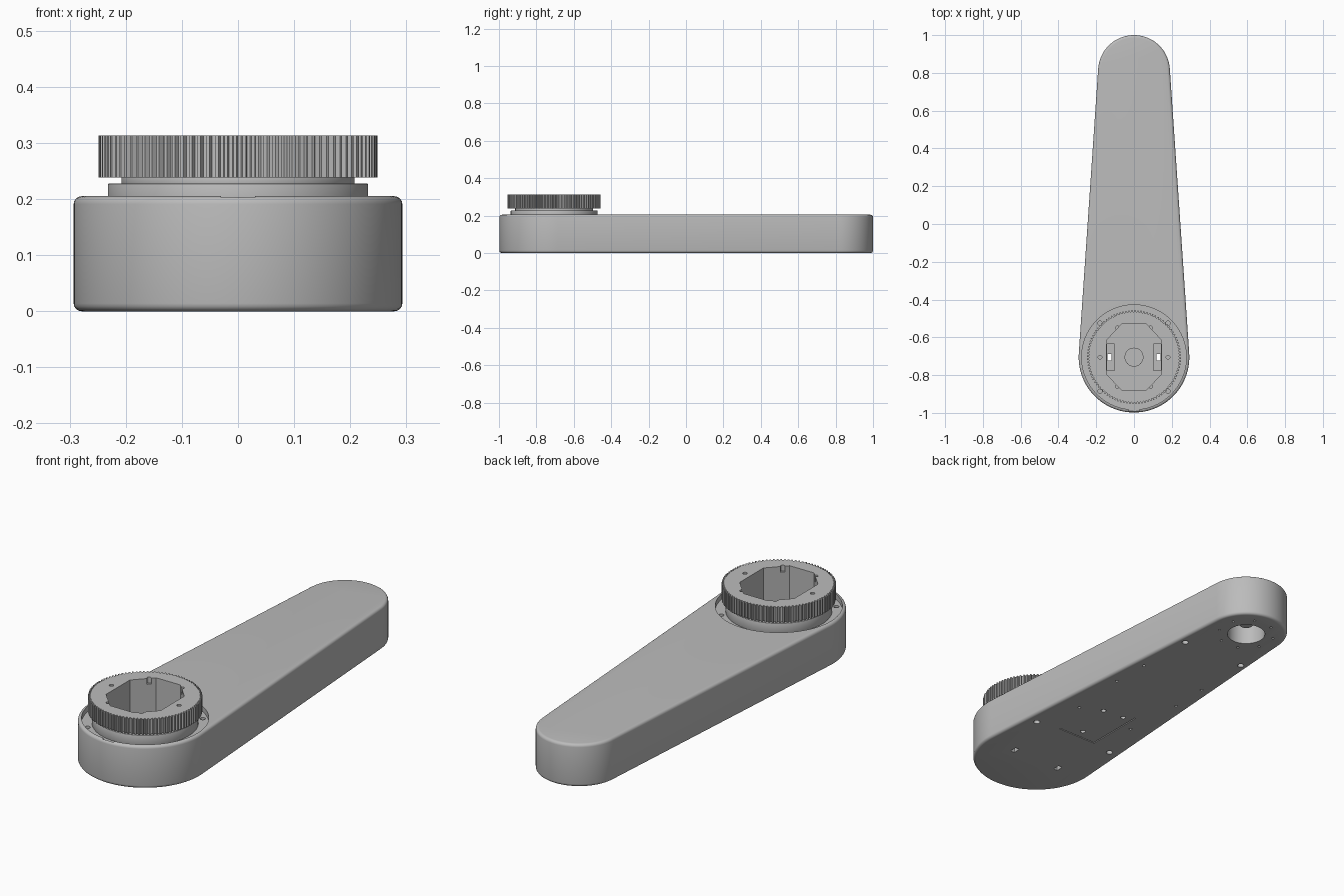
import bpy, bmesh, math
from math import sin, cos, pi

if "Cube" in bpy.data.objects:
    bpy.data.objects.remove(bpy.data.objects["Cube"])

HUB, TIP = -0.705, 0.81      # y of the hub and tip centres
TOP = 0.205                  # top of the arm

grey = bpy.data.materials.new("machined grey")
grey.use_nodes = True
colour = (0.5, 0.5, 0.5, 1)
grey.diffuse_color = colour
grey.node_tree.nodes["Principled BSDF"].inputs["Base Color"].default_value = colour


def prism(bm, points, z0, z1):
    """Add a closed vertical prism on a counter-clockwise outline."""
    low = [bm.verts.new((x, y, z0)) for x, y in points]
    high = [bm.verts.new((x, y, z1)) for x, y in points]
    bm.faces.new(low[::-1])
    bm.faces.new(high)
    for i in range(len(low)):
        j = (i + 1) % len(low)
        bm.faces.new((low[i], low[j], high[j], high[i]))


def circle(x, y, r, n=24):
    return [(x + r * cos(2 * pi * i / n), y + r * sin(2 * pi * i / n)) for i in range(n)]


def box(x, y, w, d):
    return [(x - w, y - d), (x + w, y - d), (x + w, y + d), (x - w, y + d)]


def solid(name, parts):
    """Make one object from (outline, bottom, top) prisms."""
    bm = bmesh.new()
    for points, z0, z1 in parts:
        prism(bm, points, z0, z1)
    mesh = bpy.data.meshes.new(name)
    bm.to_mesh(mesh)
    bm.free()
    mesh.materials.append(grey)
    ob = bpy.data.objects.new(name, mesh)
    bpy.context.collection.objects.link(ob)
    return ob


def activate(ob):
    bpy.ops.object.select_all(action='DESELECT')
    ob.select_set(True)
    bpy.context.view_layer.objects.active = ob


def bevel(ob, width, segments):
    activate(ob)
    mod = ob.modifiers.new("edge", 'BEVEL')
    mod.width, mod.segments = width, segments
    mod.limit_method, mod.angle_limit = 'ANGLE', math.radians(60)
    bpy.ops.object.modifier_apply(modifier=mod.name)


def cut(ob, parts):
    """Subtract non-overlapping prisms from an object."""
    cutter = solid("cutter", parts)
    cutter.hide_render = True
    activate(ob)
    mod = ob.modifiers.new("cut", 'BOOLEAN')
    mod.operation, mod.solver, mod.object = 'DIFFERENCE', 'EXACT', cutter
    bpy.ops.object.modifier_apply(modifier=mod.name)
    bpy.data.objects.remove(cutter)


def smooth(ob):
    activate(ob)
    bpy.ops.object.shade_smooth_by_angle(angle=math.radians(30))


# Tapered arm: two arcs joined by tangent sides
R, r = 0.293, 0.19
lean = math.asin((R - r) / (TIP - HUB))


def arc(y, radius, start, end, n):
    return [(radius * cos(start + (end - start) * i / n),
             y + radius * sin(start + (end - start) * i / n)) for i in range(n + 1)]


outline = arc(TIP, r, lean, pi - lean, 40) + arc(HUB, R, pi - lean, 2 * pi + lean, 56)
arm = solid("arm", [(outline, 0, TOP)])
bevel(arm, 0.014, 4)

# Round recess in the hub, with a key notch in the front of its rim
cut(arm, [(circle(0, HUB, 0.277, 96), TOP - 0.025, 0.3)])
cut(arm, [(box(0, HUB - 0.27, 0.03, 0.014), TOP - 0.018, 0.3)])

# Eight-sided bore through gear and hub
bore = [(0.065, -0.175), (0.145, -0.09), (0.145, 0.09), (0.065, 0.175)]
bore = [(x, HUB + y) for x, y in bore + [(-x, -y) for x, y in bore]]
cut(arm, [(bore, 0.08, 0.4)])
sides = (-1, 1)
cut(arm, [(box(s * 0.124, HUB, 0.02, 0.07), 0.06, 0.1) for s in sides])
cut(arm, [(box(s * 0.13, HUB, 0.011, 0.018), -0.1, 0.1) for s in sides])

# Screw holes in the recess floor
cut(arm, [(circle(s * 0.18, HUB + t * 0.18, 0.012, 16), 0.15, 0.3)
          for s in sides for t in sides])

# Underside: shaft opening, fixing holes, small bolt circle and panel groove
under = [(circle(0, TIP, 0.087, 48), -0.1, 0.11)]
for y, x, size in [(-0.44, 0.22, 0.015), (0.57, 0.168, 0.015), (-0.21, 0.155, 0.007),
                   (0.09, 0.18, 0.007), (0.28, 0.175, 0.007)]:
    under += [(circle(s * x, y, size, 16), -0.1, 0.03) for s in sides]
for x, y in [(0.05, -0.16), (-0.06, -0.15), (0, -0.37)]:
    under.append((circle(x, y, 0.012, 16), -0.1, 0.02))
for i in range(8):
    a = (i + 0.5) * pi / 4
    under.append((circle(0.13 * cos(a), TIP + 0.13 * sin(a), 0.006, 12), -0.1, 0.02))
under.append(([(-0.11, -0.42), (0.1, -0.42), (0.1, -0.415), (-0.105, -0.415),
               (-0.105, -0.12), (-0.11, -0.12)], -0.1, 0.008))
cut(arm, under)
smooth(arm)

# Shaft inside the tip opening and boss on the bore floor
smooth(solid("tip_shaft", [(circle(0, TIP, 0.03, 32), 0.05, 0.115)]))
smooth(solid("bore_boss", [(circle(0, HUB, 0.05, 40), 0.075, 0.088)]))

# Stepped bearing rings under the gear
for name, radius, z0, z1 in [("bearing_ring", 0.232, TOP - 0.03, 0.228),
                             ("gear_collar", 0.208, 0.222, 0.242)]:
    ring = solid(name, [(circle(0, HUB, radius, 96), z0, z1)])
    bevel(ring, 0.003, 2)
    cut(ring, [(bore, 0, 0.4)])
    smooth(ring)

# Spur gear with straight teeth
teeth, tip_r, root_r = 96, 0.249, 0.239
profile = []
for i in range(teeth):
    for step, radius in [(0, root_r), (0.35, root_r), (0.5, tip_r), (0.85, tip_r)]:
        a = 2 * pi * (i + step) / teeth
        profile.append((radius * cos(a), HUB + radius * sin(a)))
gear = solid("gear", [(profile, 0.238, 0.313)])
cut(gear, [(bore, 0, 0.4)])
holes = [(s * 0.18, HUB) for s in sides]
holes += [(s * 0.088, HUB + t * 0.155) for s in sides for t in sides]
cut(gear, [(circle(x, y, 0.01, 16), 0.285, 0.4) for x, y in holes])
smooth(gear)
